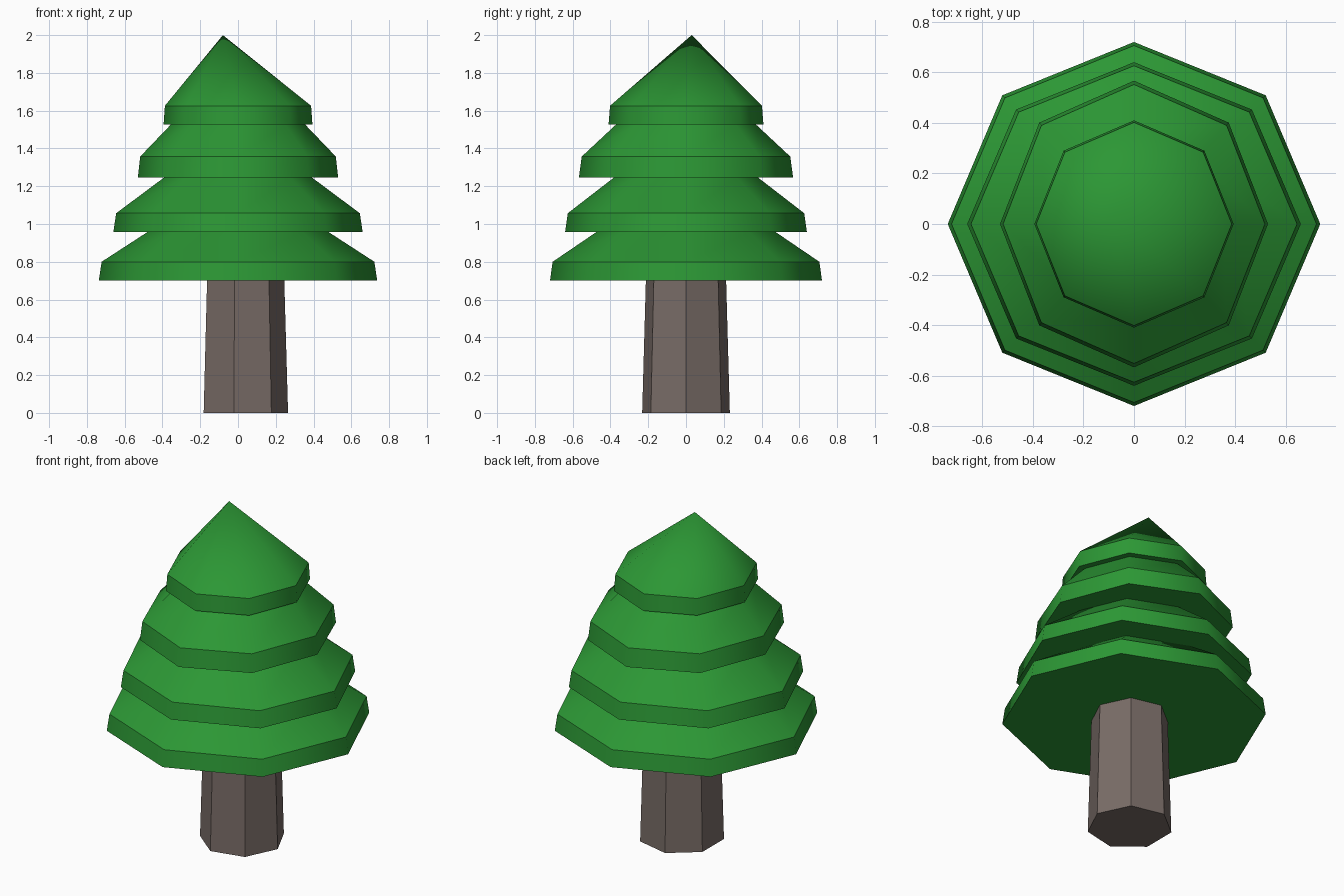
import bpy, bmesh
from math import cos, sin, tau

if "Cube" in bpy.data.objects:
    bpy.data.objects.remove(bpy.data.objects["Cube"])


def material(name, rgb):
    m = bpy.data.materials.new(name)
    m.diffuse_color = (*rgb, 1)
    m.use_nodes = True
    m.node_tree.nodes["Principled BSDF"].inputs["Base Color"].default_value = m.diffuse_color
    return m


def ring(bm, sides, rx, ry, z, cx=0.0):
    return [bm.verts.new((cx + rx * cos(tau * i / sides), ry * sin(tau * i / sides), z))
            for i in range(sides)]


def bridge(bm, a, b):
    n = len(a)
    for i in range(n):
        j = (i + 1) % n
        bm.faces.new((a[i], a[j], b[j], b[i]))


def finish(bm, name, mat):
    bmesh.ops.recalc_face_normals(bm, faces=bm.faces[:])
    mesh = bpy.data.meshes.new(name)
    bm.to_mesh(mesh)
    bm.free()
    mesh.materials.append(mat)
    obj = bpy.data.objects.new(name, mesh)
    bpy.context.collection.objects.link(obj)
    return obj


# Trunk: seven-sided, slightly tapered and off-centre
bm = bmesh.new()
low = ring(bm, 7, 0.235, 0.238, 0.0, 0.03)
high = ring(bm, 7, 0.215, 0.218, 0.70, 0.03)
bridge(bm, low, high)
bm.faces.new(low)
bm.faces.new(high)
finish(bm, "trunk", material("bark", (0.19, 0.15, 0.135)))

# Foliage: stacked eight-sided tiers as (x radius, y radius, z)
profile = [
    (0.737, 0.72, 0.70), (0.722, 0.706, 0.80), (0.48, 0.475, 0.957),
    (0.66, 0.64, 0.957), (0.645, 0.626, 1.057), (0.39, 0.38, 1.247),
    (0.53, 0.567, 1.247), (0.518, 0.552, 1.357), (0.355, 0.37, 1.527),
    (0.394, 0.41, 1.527), (0.387, 0.402, 1.626),
]
bm = bmesh.new()
rings = [ring(bm, 8, *p) for p in profile]
for a, b in zip(rings, rings[1:]):
    bridge(bm, a, b)
bm.faces.new(rings[0])

# Leaning tip
tip = bm.verts.new((-0.08, 0.03, 2.0))
top = rings[-1]
for i in range(8):
    bm.faces.new((top[i], top[(i + 1) % 8], tip))

# Smooth around each tier, sharp along its rims
for f in bm.faces:
    f.smooth = True
for r in rings:
    for i in range(8):
        bm.edges.get((r[i], r[(i + 1) % 8])).smooth = False
finish(bm, "foliage", material("needles", (0.025, 0.31, 0.035)))
